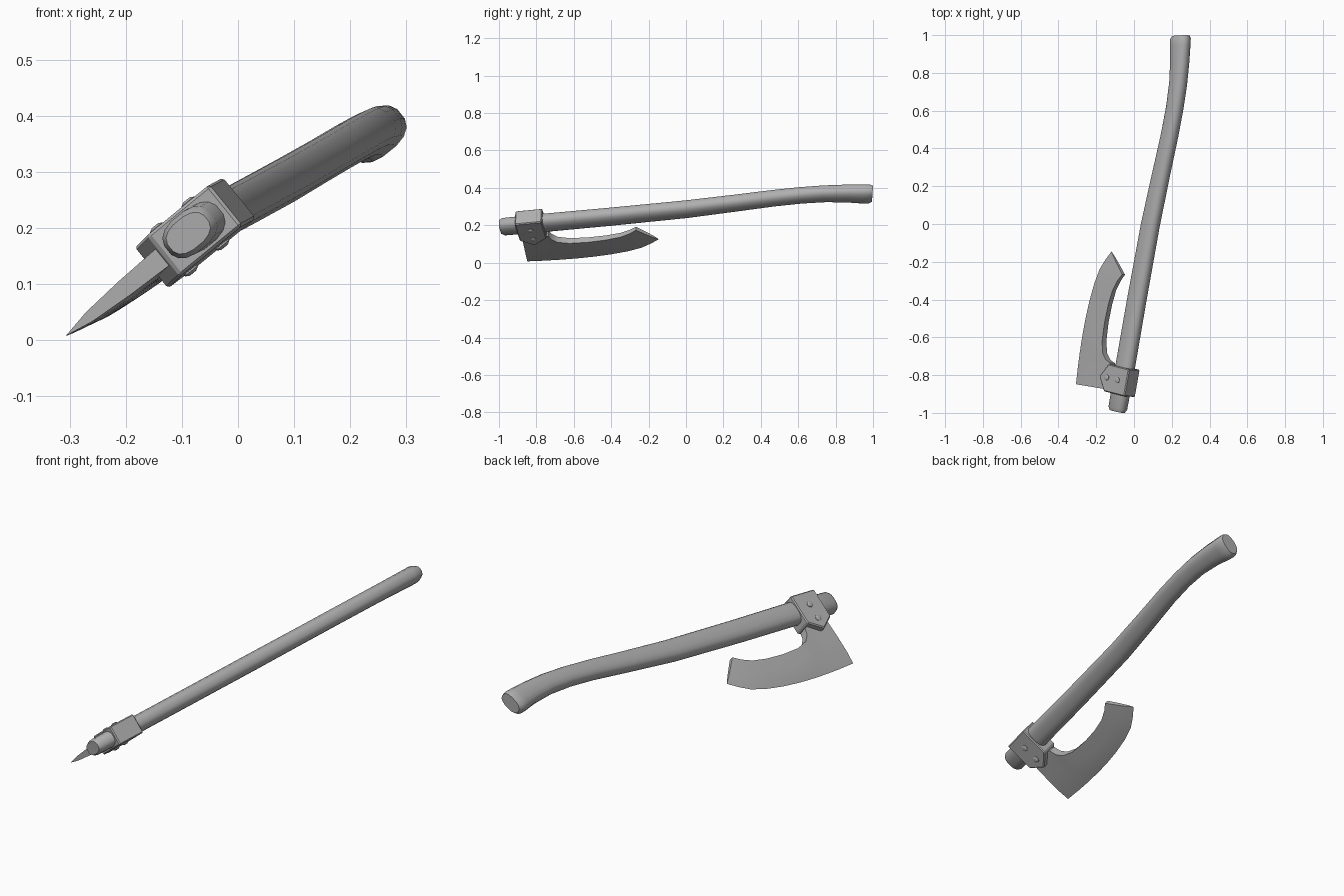
import bpy, bmesh, math
from mathutils import Matrix, Vector

if "Cube" in bpy.data.objects:
    bpy.data.objects.remove(bpy.data.objects["Cube"])

# Axe frame: u runs along the handle, v towards the cutting edge, w across the thickness
d = Vector((0.174, 0.98, 0.094)).normalized()
n = Vector((-0.628, 0.039, 0.778))
n = (n - d * n.dot(d)).normalized()
b = n.cross(d)
FRAME = Matrix((d, b, n)).transposed().to_4x4()
FRAME.translation = (-0.09, -1.0, 0.19)

steel = bpy.data.materials.new("grey")
steel.diffuse_color = (0.43, 0.43, 0.43, 1)
steel.use_nodes = True
steel.node_tree.nodes["Principled BSDF"].inputs["Base Color"].default_value = steel.diffuse_color


def finish(name, bm, angle=35):
    bmesh.ops.recalc_face_normals(bm, faces=bm.faces)
    me = bpy.data.meshes.new(name)
    bm.to_mesh(me)
    bm.free()
    ob = bpy.data.objects.new(name, me)
    bpy.context.collection.objects.link(ob)
    me.transform(FRAME)
    me.materials.append(steel)
    bpy.ops.object.select_all(action='DESELECT')
    ob.select_set(True)
    bpy.context.view_layer.objects.active = ob
    bpy.ops.object.shade_smooth_by_angle(angle=math.radians(angle))
    return ob


def loft(bm, rings):
    """Skin closed rings of points and cap both ends."""
    rows = [[bm.verts.new(p) for p in r] for r in rings]
    k = len(rows[0])
    for r0, r1 in zip(rows, rows[1:]):
        for i in range(k):
            j = (i + 1) % k
            bm.faces.new((r0[i], r0[j], r1[j], r1[i]))
    bm.faces.new(rows[0])
    bm.faces.new(rows[-1])


def power(x, e):
    return math.copysign(abs(x) ** e, x)


# Handle: (u, centre v, half height v, half thickness w, end slant)
stations = [
    (0.008, 0.0, 0.043, 0.029, 0), (0.025, 0.0, 0.053, 0.037, 0),
    (0.25, 0.0, 0.055, 0.039, 0), (0.6, 0.002, 0.054, 0.039, 0),
    (1.02, 0.0, 0.052, 0.039, 0), (1.3, -0.012, 0.049, 0.038, 0),
    (1.5, -0.022, 0.047, 0.038, 0), (1.65, -0.024, 0.047, 0.038, 0),
    (1.78, -0.018, 0.049, 0.038, 0), (1.9, -0.002, 0.053, 0.039, 0.1),
    (1.98, 0.014, 0.057, 0.040, 0.2), (2.015, 0.020, 0.057, 0.040, 0.25),
    (2.033, 0.020, 0.049, 0.032, 0.25),
]
N = 16
rings = []
for u, cv, hv, hw, slant in stations:
    ring = []
    for i in range(N):
        a = 2 * math.pi * (i + 0.5) / N
        v = hv * power(math.cos(a), 0.8)
        ring.append((u - slant * v, cv + v, hw * power(math.sin(a), 0.8)))
    rings.append(ring)
bm = bmesh.new()
loft(bm, rings)
finish("handle", bm, 40)

# Socket: five-sided block with a point towards the blade
outline = [(0.10, -0.066), (0.247, -0.066), (0.247, 0.078),
           (0.172, 0.126), (0.10, 0.078)]
bm = bmesh.new()
loft(bm, [[(u, v, w) for u, v in outline] for w in (-0.047, 0.047)])
bmesh.ops.bevel(bm, geom=bm.edges[:], offset=0.005, segments=1, affect='EDGES')
finish("socket", bm, 20)

# Rivets on both cheeks
bm = bmesh.new()
for v in (-0.002, 0.072):
    for side in (-1, 1):
        rings = []
        for r, w in ((0.015, 0.044), (0.015, 0.050), (0.008, 0.054)):
            rings.append([(0.175 + r * math.cos(2 * math.pi * i / 12),
                           v + r * math.sin(2 * math.pi * i / 12), side * w)
                          for i in range(12)])
        loft(bm, rings)
finish("rivets", bm, 30)

# Blade: back and cutting-edge points paired from the heel to the beard tip,
# with the half thickness at the back
pairs = [
    ((0.112, 0.06), (0.094, 0.308), 0.020), ((0.20, 0.07), (0.19, 0.316), 0.020),
    ((0.252, 0.09), (0.26, 0.320), 0.020), ((0.262, 0.122), (0.32, 0.322), 0.020),
    ((0.29, 0.150), (0.38, 0.323), 0.019), ((0.35, 0.170), (0.45, 0.322), 0.018),
    ((0.45, 0.177), (0.54, 0.317), 0.017), ((0.55, 0.174), (0.64, 0.305), 0.016),
    ((0.63, 0.163), (0.72, 0.286), 0.015), ((0.685, 0.143), (0.78, 0.257), 0.014),
    ((0.723, 0.120), (0.827, 0.228), 0.012),
]
rings = []
for back, edge, h in pairs:
    def at(t, w):
        p = Vector(back).lerp(Vector(edge), t)
        return (p.x, p.y, w)
    upper = [at(0, h), at(0.45, h * 0.8), at(0.78, h * 0.5)]
    lower = [(x, y, -w) for x, y, w in reversed(upper)]
    rings.append(upper + [at(1, 0)] + lower)
bm = bmesh.new()
loft(bm, rings)
finish("blade", bm, 35)
